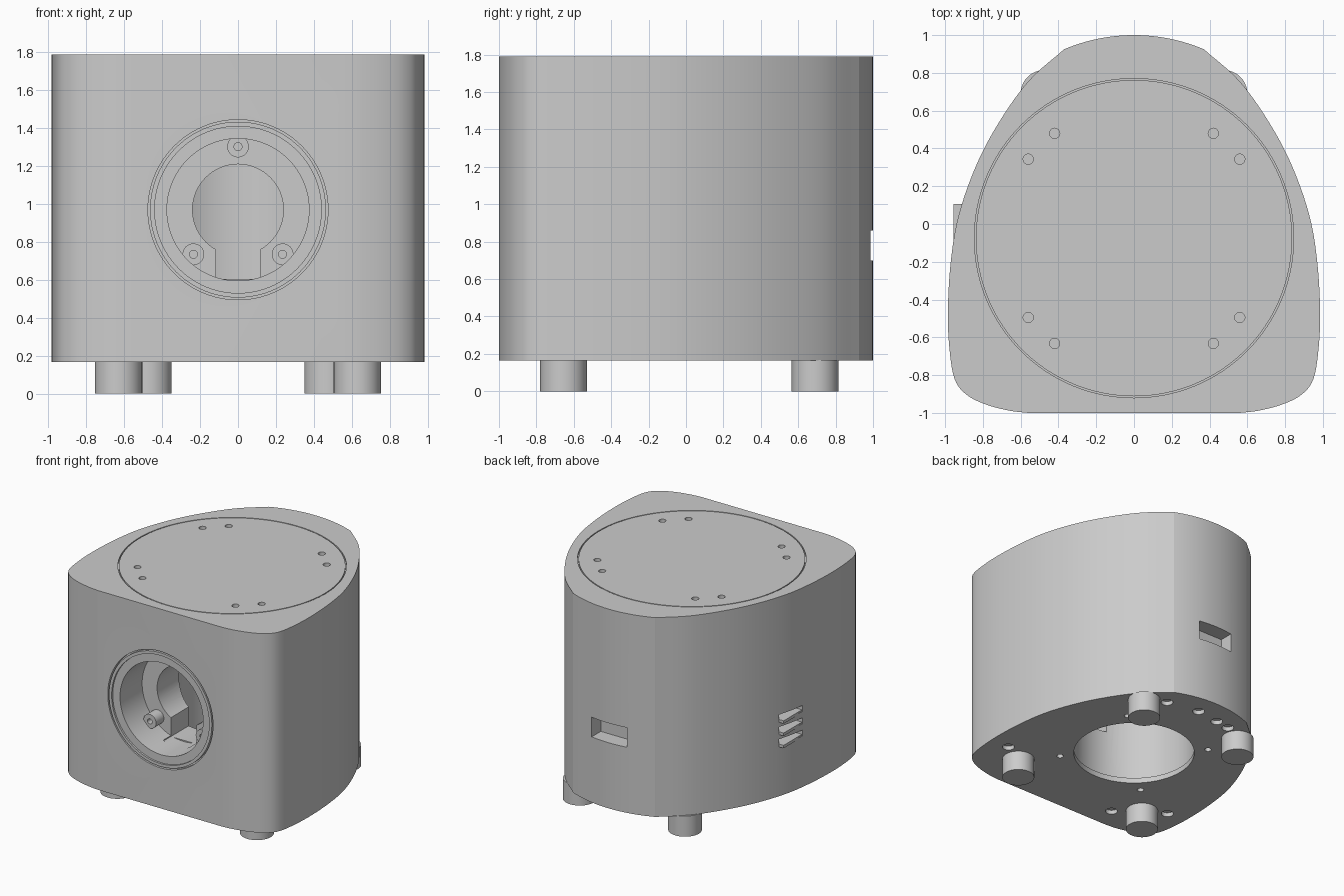
import bpy, bmesh, math
from mathutils import Matrix, Vector

if "Cube" in bpy.data.objects:
    bpy.data.objects.remove(bpy.data.objects["Cube"], do_unlink=True)

grey = bpy.data.materials.new("plain grey")
grey.use_nodes = True
grey.diffuse_color = (0.6, 0.6, 0.6, 1)
grey.node_tree.nodes["Principled BSDF"].inputs["Base Color"].default_value = (0.6, 0.6, 0.6, 1)

FRONT = Matrix.Rotation(math.pi / 2, 4, 'X')   # local +z points out of the front
BOTTOM, TOP = 0.165, 1.79


def make(name, bm, matrix=Matrix()):
    bmesh.ops.recalc_face_normals(bm, faces=bm.faces)
    bm.transform(matrix)
    mesh = bpy.data.meshes.new(name)
    bm.to_mesh(mesh)
    bm.free()
    mesh.materials.append(grey)
    obj = bpy.data.objects.new(name, mesh)
    bpy.context.collection.objects.link(obj)
    return obj


def cylinder(name, radius, low, high, centre=(0, 0, 0), turn=Matrix(), sides=64):
    bm = bmesh.new()
    bmesh.ops.create_cone(bm, cap_ends=True, segments=sides, radius1=radius, radius2=radius,
                          depth=high - low, matrix=Matrix.Translation((0, 0, (low + high) / 2)))
    return make(name, bm, Matrix.Translation(centre) @ turn)


def tube(name, inner, outer, low, high, centre, turn=Matrix(), sides=64):
    bm = bmesh.new()
    corners = [(inner, low), (outer, low), (outer, high), (inner, high)]
    rings = [[bm.verts.new((r * math.cos(a), r * math.sin(a), z)) for r, z in corners]
             for a in (math.tau * i / sides for i in range(sides))]
    for i in range(sides):
        a, b = rings[i], rings[(i + 1) % sides]
        for j in range(4):
            k = (j + 1) % 4
            bm.faces.new((a[j], b[j], b[k], a[k]))
    return make(name, bm, Matrix.Translation(centre) @ turn)


def box(name, low, high):
    bm = bmesh.new()
    low, high = Vector(low), Vector(high)
    size = high - low
    bmesh.ops.create_cube(bm, size=1, matrix=Matrix.Translation((low + high) / 2)
                          @ Matrix.Diagonal((*size, 1)))
    return make(name, bm)


def cut(target, cutter):
    cutter.hide_render = True
    mod = target.modifiers.new("cut", 'BOOLEAN')
    mod.operation, mod.solver, mod.object = 'DIFFERENCE', 'EXACT', cutter
    bpy.context.view_layer.objects.active = target
    bpy.ops.object.modifier_apply(modifier=mod.name)
    bpy.data.objects.remove(cutter, do_unlink=True)


def smooth(obj, angle):
    bpy.ops.object.select_all(action='DESELECT')
    obj.select_set(True)
    bpy.context.view_layer.objects.active = obj
    bpy.ops.object.shade_smooth_by_angle(angle=math.radians(angle))


def spline(points, steps=5):
    pts = [Vector(p) for p in points]
    pts = [2 * pts[0] - pts[1]] + pts + [2 * pts[-1] - pts[-2]]
    out = []
    for a, b, c, d in zip(pts, pts[1:], pts[2:], pts[3:]):
        for i in range(steps):
            t = i / steps
            out.append(0.5 * (2 * b + (c - a) * t + (2 * a - 5 * b + 4 * c - d) * t ** 2
                              + (3 * b - a - 3 * c + d) * t ** 3))
    return out + [pts[-2]]


# Body outline: shallow back arc, then a swept side down to the flat front
arc_r = 0.95
arc = [Vector((x, 1 - arc_r + math.sqrt(arc_r ** 2 - x * x)))
       for x in (0.37 * i / 10 for i in range(10))]
side = spline([(0.37, 0.925), (0.56, 0.755), (0.72, 0.53), (0.84, 0.3), (0.93, 0.04),
               (0.97, -0.2), (0.985, -0.45), (0.978, -0.65), (0.95, -0.82), (0.885, -0.905),
               (0.78, -0.957), (0.66, -0.988), (0.56, -1)])
half = arc + side
outline = half + [Vector((-p.x, p.y)) for p in reversed(half[1:])]
bm = bmesh.new()
base = bm.faces.new([bm.verts.new((p.x, p.y, BOTTOM)) for p in outline])
grown = bmesh.ops.extrude_face_region(bm, geom=[base])
bmesh.ops.translate(bm, vec=(0, 0, TOP - BOTTOM),
                    verts=[v for v in grown["geom"] if isinstance(v, bmesh.types.BMVert)])
body = make("body", bm)

# Hollow inside and the round opening in the underside
cut(body, cylinder("cavity", 0.485, 0.21, 1.7))
cut(body, cylinder("base_opening", 0.47, 0.1, 0.3))

# Front recess: outer groove, stepped rim, deep well and keyhole through its back
eye = (0, -1, 0.97)
cut(body, tube("rim_groove", 0.464, 0.475, -0.03, 0.05, eye, FRONT, 96))
cut(body, cylinder("rim_step", 0.44, -0.015, 0.05, eye, FRONT, 96))
cut(body, cylinder("well", 0.375, -0.3, 0.05, eye, FRONT, 96))
cut(body, cylinder("inner_hole", 0.24, -0.7, -0.2, eye, FRONT))
cut(body, box("key_slot", (-0.115, -0.8, 0.605), (0.115, -0.3, 0.85)))

# Back socket opening
cut(body, box("socket", (-0.16, 0.87, 0.7), (0.16, 1.1, 0.86)))

# Lid seam and screw holes in the top
cut(body, tube("lid_seam", 0.837, 0.845, TOP - 0.015, TOP + 0.05, (0, -0.075, 0), sides=128))
for sx in (-1, 1):
    for x, y in ((0.42, 0.48), (0.56, 0.343), (0.56, -0.495), (0.42, -0.632)):
        cut(body, cylinder("lid_hole", 0.027, TOP - 0.04, TOP + 0.05, (sx * x, y, 0), sides=24))

# Small and large holes in the underside
small = [(sx * 0.41, sy * 0.41) for sx in (-1, 1) for sy in (-1, 1)]
small = [(x * 1.0, y) for x, y in small]
large = [(sx * x, y) for sx in (-1, 1) for x, y in ((0.31, 0.77), (0.81, -0.56), (0.45, -0.81))]
large += [(0.03, 0.82), (-0.18, 0.79)]
for holes, radius in ((small, 0.026), (large, 0.047)):
    for x, y in holes:
        # small holes overlap the hollow above, so keep them shallow
        cut(body, cylinder("base_hole", radius, 0.1, 0.2, (x, y, 0), sides=24))

# Side vent: three slots with a protruding slat in each
for i in range(3):
    z = 0.58 + 0.1 * i
    cut(body, box("vent_slot", (-1.1, -0.13, z), (-0.82, 0.105, z + 0.05)))
    box(f"vent_slat_{i + 1}", (-0.955, -0.13, z - 0.012), (-0.8, 0.105, z + 0.012))
smooth(body, 17)

# Screw bosses inside the front well
for i, angle in enumerate((90, 225, 315)):
    a = math.radians(angle)
    spot = (0.333 * math.cos(a), -0.7, 0.97 + 0.333 * math.sin(a))
    smooth(tube(f"screw_boss_{i + 1}", 0.021, 0.057, -0.01, 0.1, spot, FRONT, 32), 30)

# Feet
for side_name, sx in (("left", 1), ("right", -1)):
    for end_name, x, y in (("front", 0.63, -0.655), ("back", 0.475, 0.69)):
        smooth(cylinder(f"{end_name}_{side_name}_foot", 0.125, 0, BOTTOM + 0.002,
                        (sx * x, y, 0), sides=48), 30)
